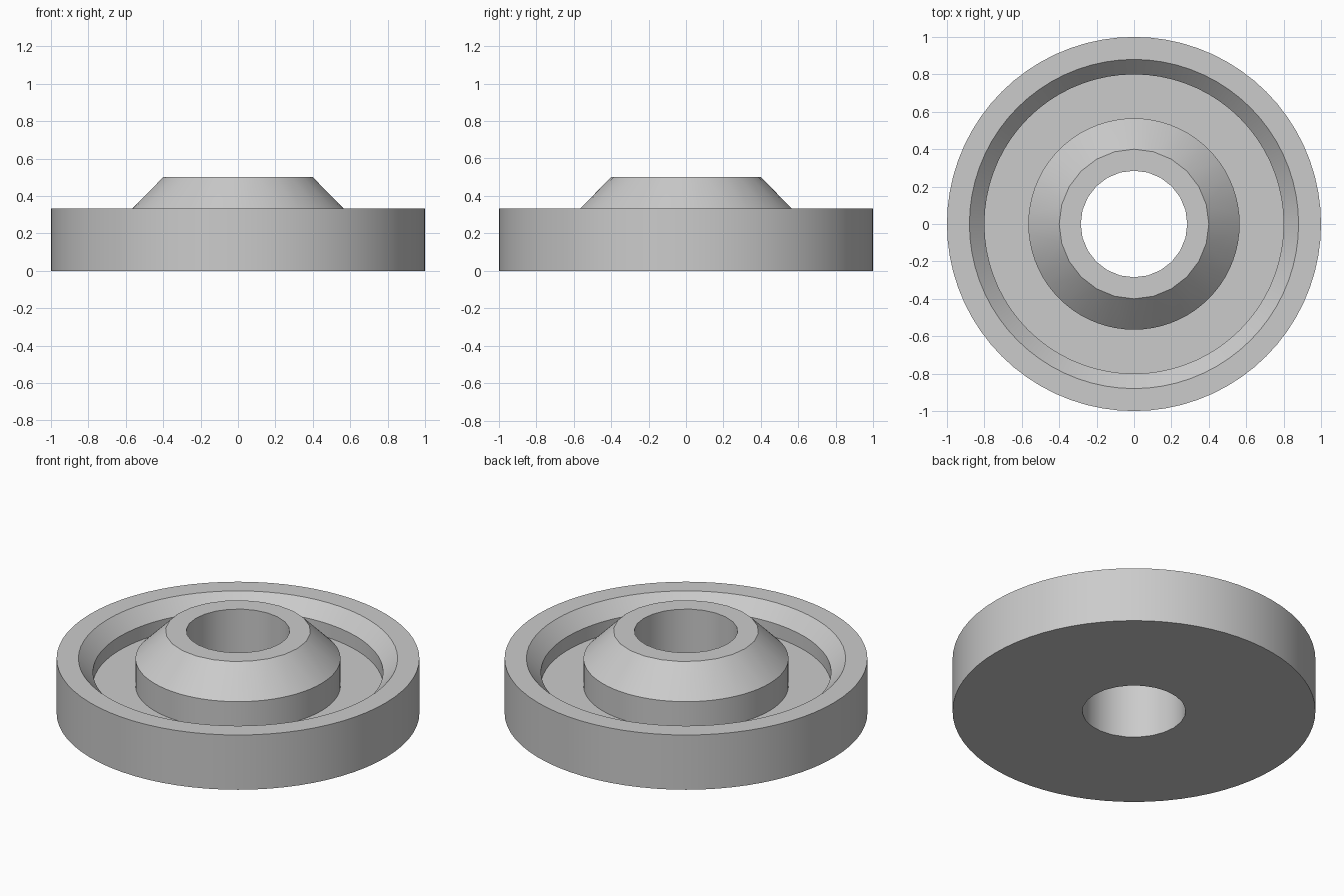
import bpy, bmesh
from math import sin, cos, tau, radians

# Remove the default cube
cube = bpy.data.objects.get("Cube")
if cube:
    bpy.data.objects.remove(cube, do_unlink=True)

# Plain grey material
grey = bpy.data.materials.new("light_grey")
grey.use_nodes = True
colour = (0.6, 0.6, 0.6, 1)
grey.diffuse_color = colour
grey.node_tree.nodes["Principled BSDF"].inputs["Base Color"].default_value = colour

FINE, COARSE = 72, 24
RIM, FLOOR, TOP = 0.333, 0.167, 0.5

# Cross-section of the turned ring: radius, height, number of sides
profile = [
    (0.285, 0, COARSE),      # bore, bottom
    (1.0, 0, FINE),          # outer wall
    (1.0, RIM, FINE),
    (0.88, RIM, FINE),       # rim, then its inner chamfer
    (0.80, 0.25, FINE),
    (0.80, FLOOR, FINE),     # recess floor
    (0.565, FLOOR, FINE),
    (0.565, RIM, FINE),      # hub wall, then its cone
    (0.40, TOP, COARSE),
    (0.285, TOP, COARSE),    # bore, top
]


def add_ring(bm, radius, z, sides):
    """Return the edges of a closed horizontal circle."""
    verts = [bm.verts.new((radius * cos(tau * i / sides), radius * sin(tau * i / sides), z))
             for i in range(sides)]
    return [bm.edges.new((verts[i - 1], verts[i])) for i in range(sides)]


# Recessed disc with raised hub and through bore
bm = bmesh.new()
rings = [add_ring(bm, *point) for point in profile]
for i, ring in enumerate(rings):
    bmesh.ops.bridge_loops(bm, edges=rings[i - 1] + ring)
bmesh.ops.recalc_face_normals(bm, faces=bm.faces)

mesh = bpy.data.meshes.new("recessed_disc_with_hub")
bm.to_mesh(mesh)
bm.free()
mesh.materials.append(grey)
disc = bpy.data.objects.new("recessed_disc_with_hub", mesh)
bpy.context.collection.objects.link(disc)

# Smooth round walls, sharp rims
bpy.ops.object.select_all(action="DESELECT")
disc.select_set(True)
bpy.context.view_layer.objects.active = disc
bpy.ops.object.shade_smooth_by_angle(angle=radians(30))
